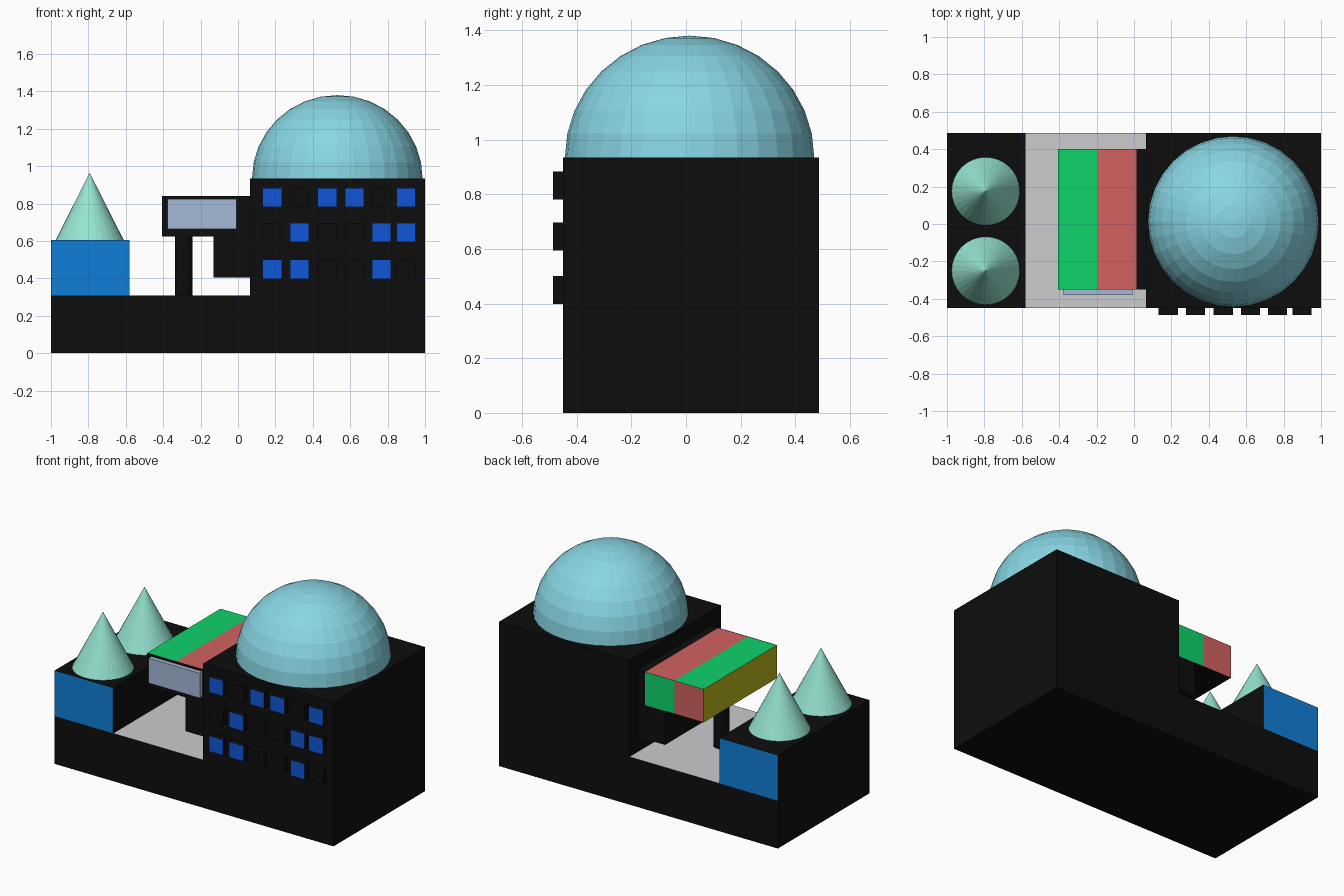
import bpy, bmesh, math
from mathutils import Vector, Matrix

if "Cube" in bpy.data.objects:
    bpy.data.objects.remove(bpy.data.objects["Cube"])


def lin(c):
    c /= 255
    return c / 12.92 if c <= 0.04045 else ((c + 0.055) / 1.055) ** 2.4


def material(name, rgb):
    m = bpy.data.materials.new(name)
    m.diffuse_color = (*[lin(c) for c in rgb], 1)
    m.use_nodes = True
    m.node_tree.nodes["Principled BSDF"].inputs["Base Color"].default_value = m.diffuse_color
    return m


MATS = {n: material(n, c) for n, c in {
    "black": (13, 13, 13), "tower blue": (16, 126, 216), "window blue": (16, 86, 214),
    "green": (15, 212, 108), "red": (210, 98, 97), "olive": (188, 182, 28),
    "pale blue": (166, 186, 217), "deck grey": (204, 204, 208),
    "mint": (150, 228, 210), "dome aqua": (136, 214, 228)}.items()}

DIRS = {"+x": Vector((1, 0, 0)), "-x": Vector((-1, 0, 0)), "+y": Vector((0, 1, 0)),
        "-y": Vector((0, -1, 0)), "+z": Vector((0, 0, 1)), "-z": Vector((0, 0, -1))}


def finish(bm, name, mats):
    me = bpy.data.meshes.new(name)
    bm.to_mesh(me)
    bm.free()
    for m in mats:
        me.materials.append(MATS[m])
    ob = bpy.data.objects.new(name, me)
    bpy.context.collection.objects.link(ob)
    return ob


def box(name, x, y, z, colour="black", sides=None, skip=()):
    """Box from ranges; sides gives a colour per direction, skip drops hidden faces."""
    sides = sides or {}
    mats = [colour] + sorted(set(sides.values()) - {colour})
    bm = bmesh.new()
    bmesh.ops.create_cube(bm, size=1)
    for v in bm.verts:
        for i, r in enumerate((x, y, z)):
            v.co[i] = r[0] if v.co[i] < 0 else r[1]
    bm.normal_update()
    hidden = []
    for f in bm.faces:
        d = max(DIRS, key=lambda k: f.normal.dot(DIRS[k]))
        f.material_index = mats.index(sides.get(d, colour))
        if d in skip:
            hidden.append(f)
    bmesh.ops.delete(bm, geom=hidden, context='FACES_ONLY')
    return finish(bm, name, mats)


def cone(name, loc, r1, r2, h, colour, n=32):
    bm = bmesh.new()
    bmesh.ops.create_cone(bm, cap_ends=True, segments=n, radius1=r1, radius2=r2, depth=h,
                          matrix=Matrix.Translation((loc[0], loc[1], loc[2] + h / 2)))
    return finish(bm, name, [colour])


Y = (-0.45, 0.487)      # depth of the main masses
YB = (-0.35, 0.40)      # depth of the raised bridge
DECK, ROOF = 0.31, 0.935

# base and main building as one extruded front profile, with a grey deck on the step
profile = [(-1, 0), (1, 0), (1, ROOF), (0.065, ROOF), (0.065, DECK), (-1, DECK)]
bm = bmesh.new()
front = bm.faces.new([bm.verts.new((px, Y[0], pz)) for px, pz in profile])
ext = bmesh.ops.extrude_face_region(bm, geom=[front], use_keep_orig=True)
for v in ext["geom"]:
    if isinstance(v, bmesh.types.BMVert):
        v.co.y = Y[1]
bmesh.ops.recalc_face_normals(bm, faces=bm.faces[:])
for f in bm.faces:
    if f.normal.z > 0.9 and f.calc_center_median().z < 0.5:
        f.material_index = 1
finish(bm, "base_and_building", ["black", "deck grey"])

# low tower with blue front and back
box("low_tower", (-1, -0.58), Y, (DECK, 0.605),
    sides={"-y": "tower blue", "+y": "tower blue"}, skip=("-z",))

# two cones on the low tower
for i, cy in enumerate((-0.25, 0.175)):
    cone(f"roof_cone_{i + 1}", (-0.793, cy, 0.605), 0.182, 0, 0.36, "mint")

# dome: upper half of a sphere
bm = bmesh.new()
bmesh.ops.create_uvsphere(bm, u_segments=32, v_segments=16, radius=0.456)
bmesh.ops.bisect_plane(bm, geom=bm.verts[:] + bm.edges[:] + bm.faces[:], dist=1e-4,
                       plane_co=(0, 0, 0), plane_no=(0, 0, 1), clear_inner=True)
bmesh.ops.scale(bm, vec=(1, 1, 0.976), verts=bm.verts[:])
bmesh.ops.translate(bm, vec=(0.531, 0.013, ROOF), verts=bm.verts[:])
finish(bm, "dome", ["dome aqua"])

# raised bridge in two coloured halves, plus the black joint to the building
ZB = (0.625, 0.84)
box("bridge_outer_half", (-0.406, -0.198), YB, ZB,
    sides={"+z": "green", "+y": "red", "-x": "olive"}, skip=("+x",))
box("bridge_inner_half", (-0.198, 0.013), YB, ZB,
    sides={"+z": "red", "+y": "green"}, skip=("-x", "+x"))
box("bridge_joint", (0.013, 0.065), YB, ZB, skip=("-x", "+x"))
box("bridge_bracket", (-0.13, 0.065), YB, (0.406, 0.625), skip=("+z", "+x"))
box("bridge_front_panel", (-0.376, -0.008), (-0.379, -0.35), (0.664, 0.825),
    "pale blue", skip=("+y",))
cone("bridge_post", (-0.289, 0.05, DECK), 0.047, 0.047, 0.315, "black")

# window blocks, some with a lit blue front
columns = (0.183, 0.328, 0.477, 0.623, 0.767, 0.899)
rows = ((0.832, {0, 2, 3, 5}), (0.645, {1, 4, 5}), (0.449, {0, 1, 4}))
for r, (wz, lit) in enumerate(rows):
    for c, wx in enumerate(columns):
        box(f"window_{r + 1}_{c + 1}", (wx - 0.051, wx + 0.051), (-0.487, Y[0]),
            (wz - 0.051, wz + 0.051), sides={"-y": "window blue"} if c in lit else None,
            skip=("+y",))
